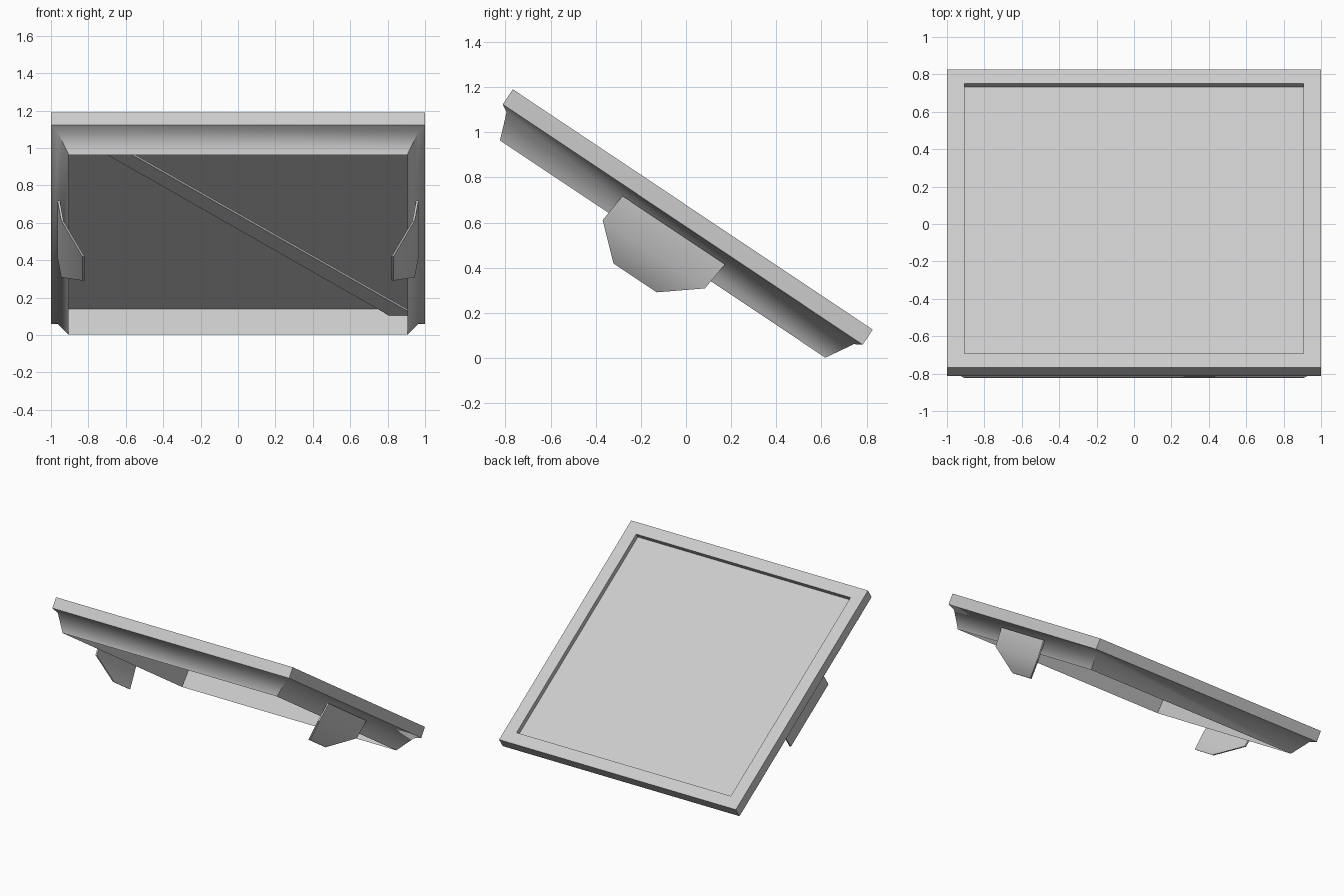
import bpy, bmesh, math
from mathutils import Matrix

cube = bpy.data.objects.get("Cube")
if cube:
    bpy.data.objects.remove(cube, do_unlink=True)

# Parts are drawn flat (x across, y down the slope, z out of the top), then tilted
TILT = Matrix.Translation((0, 0.03, 0.658)) @ Matrix.Rotation(math.radians(-33.73), 4, 'X')

grey = bpy.data.materials.new("light_grey")
grey.use_nodes = True
colour = (0.6, 0.6, 0.6, 1)
grey.diffuse_color = colour
grey.node_tree.nodes["Principled BSDF"].inputs["Base Color"].default_value = colour


def finish(name, bm):
    """Tilt the part, fix its normals and add it to the scene."""
    bmesh.ops.recalc_face_normals(bm, faces=bm.faces)
    bm.transform(TILT)
    mesh = bpy.data.meshes.new(name)
    bm.to_mesh(mesh)
    bm.free()
    mesh.materials.append(grey)
    obj = bpy.data.objects.new(name, mesh)
    bpy.context.collection.objects.link(obj)
    bpy.ops.object.select_all(action='DESELECT')
    obj.select_set(True)
    bpy.context.view_layer.objects.active = obj
    bpy.ops.object.shade_smooth_by_angle(angle=math.radians(42))
    return obj


def tray_frame():
    # Rings: half width, front end, back end, height
    rings = [
        (0.905, -0.868, 0.868, -0.036),   # recessed floor, top side
        (0.905, -0.868, 0.868, 0),        # inner edge of the border
        (1, -0.9585, 0.9585, 0),          # outer edge of the border
        (1, -0.9585, 0.9585, -0.08),      # bottom of the border
        (0.965, -0.925, 0.925, -0.10),    # lip
        (0.905, -0.88, 0.853, -0.22),     # bottom rim of the skirt
        (0.905, -0.868, 0.868, -0.043),   # floor, underside
    ]
    bm = bmesh.new()
    loops = [[bm.verts.new(p) for p in ((-w, a, z), (w, a, z), (w, b, z), (-w, b, z))]
             for w, a, b, z in rings]
    for lower, upper in zip(loops, loops[1:]):
        for i in range(4):
            j = (i + 1) % 4
            bm.faces.new((lower[i], lower[j], upper[j], upper[i]))
    bm.faces.new(loops[0])
    bm.faces.new(loops[-1])
    finish("tray_frame", bm)


def diagonal_brace():
    outline = [(0.81, 0.865), (0.905, 0.865), (0.905, 0.82), (-0.75, -0.87), (-0.88, -0.87)]
    bm = bmesh.new()
    face = bm.faces.new([bm.verts.new((x, y, -0.09)) for x, y in outline])
    top = bmesh.ops.extrude_face_region(bm, geom=[face])
    verts = [v for v in top["geom"] if isinstance(v, bmesh.types.BMVert)]
    bmesh.ops.translate(bm, verts=verts, vec=(0, 0, 0.015))
    finish("diagonal_brace", bm)


def side_bracket(name, side):
    # Rows: distance from centre, front end, back end, height
    rows = [(0.965, -0.292, 0.254, -0.123),
            (0.945, -0.306, 0.239, -0.261),
            (0.832, -0.159, 0.071, -0.394)]
    bm = bmesh.new()
    layers = []
    for inset in (0, 0.012):
        layers.append([[bm.verts.new((side * (x - inset), y, z)) for y in (a, b)]
                       for x, a, b, z in rows])
    for layer in layers:
        for (a, b), (c, d) in zip(layer, layer[1:]):
            bm.faces.new((a, b, d, c))
    # Rim joining the outer and inner sheets
    outer, inner = [[v for v, _ in s] + [v for _, v in reversed(s)] for s in layers]
    for i in range(len(outer)):
        j = (i + 1) % len(outer)
        bm.faces.new((outer[i], outer[j], inner[j], inner[i]))
    finish(name, bm)


tray_frame()
diagonal_brace()
side_bracket("left_bracket", 1)
side_bracket("right_bracket", -1)
